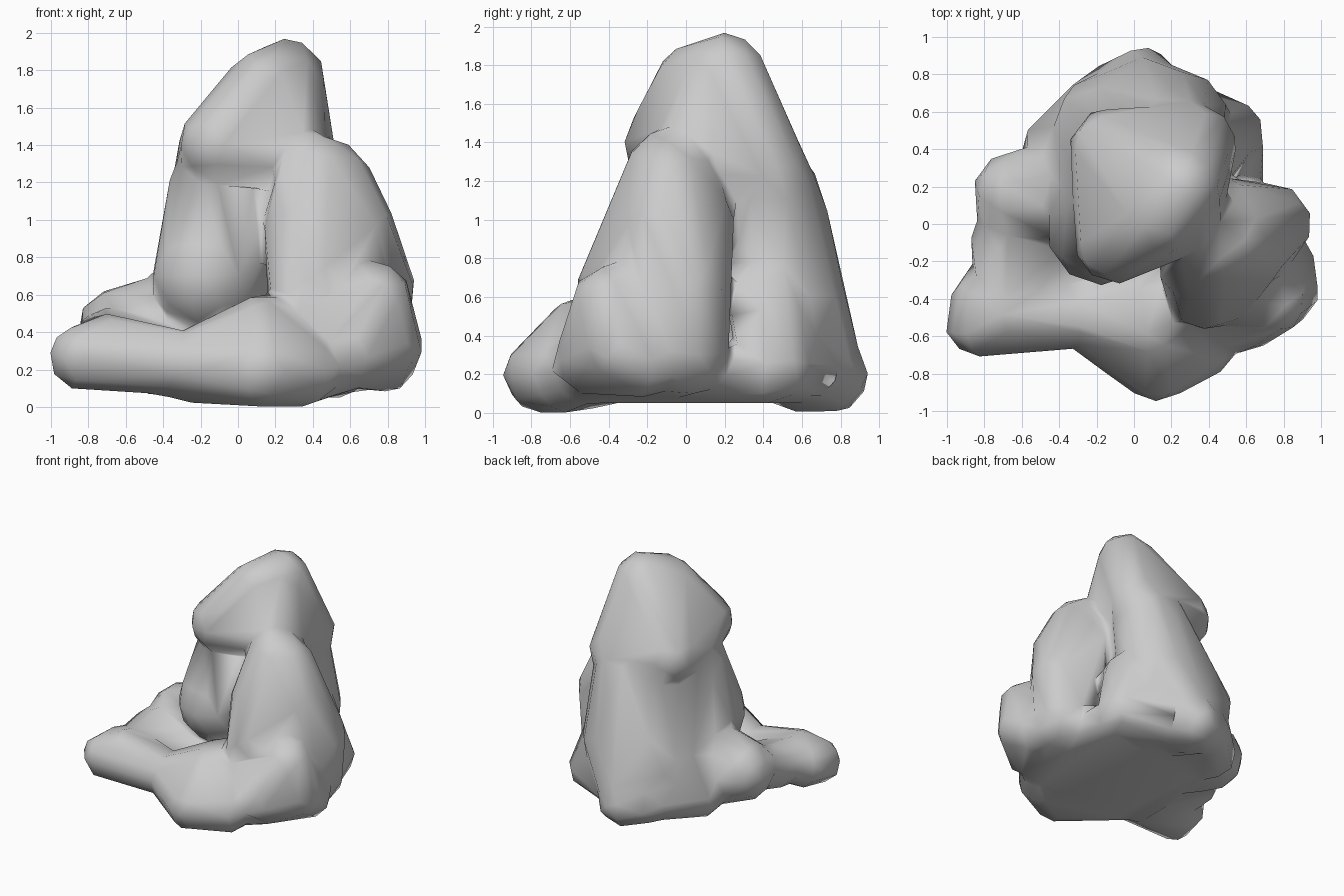
import bpy, bmesh
from mathutils import Vector

if "Cube" in bpy.data.objects:
    bpy.data.objects.remove(bpy.data.objects["Cube"], do_unlink=True)

grey = (.6, .6, .6, 1)
stone = bpy.data.materials.new("grey stone")
stone.use_nodes = True
stone.diffuse_color = grey
stone.node_tree.nodes["Principled BSDF"].inputs["Base Color"].default_value = grey

# Directions of a small ball, used to round the corners of every boulder
ball = bmesh.new()
bmesh.ops.create_icosphere(ball, subdivisions=2, radius=1)
directions = [vert.co.copy() for vert in ball.verts]
ball.free()

bm = bmesh.new()


def boulder(rounding, *corners):
    """Convex rock stretched over balls of one radius placed at the given corners."""
    points = [bm.verts.new(Vector(corner) + rounding * direction)
              for corner in corners for direction in directions]
    hull = bmesh.ops.convex_hull(bm, input=points)
    inside = set(hull["geom_interior"]) | set(hull["geom_unused"])
    spare = [item for item in inside if isinstance(item, bmesh.types.BMVert)]
    bmesh.ops.delete(bm, geom=spare, context="VERTS")


# Head of the tall peak, overhanging at the front
boulder(.22, (.15, .05, 1.7), (.25, .2, 1.75), (-.1, -.1, 1.4),
        (-.13, .4, 1.3), (.33, .42, 1.25), (.25, .05, 1.4))

# Body of the tall peak
boulder(.3, (-.17, -.03, .7), (-.1, .1, 1.1), (.2, .42, 1.1),
        (.22, .53, .6), (-.15, .5, .5), (.05, .6, .3))

# Second peak
boulder(.22, (.42, -.1, 1.25), (.5, -.08, 1.2), (.35, -.22, .95), (.62, -.12, .95),
        (.5, .03, 1), (.73, 0, .65), (.4, -.35, .65), (.7, 0, .3), (.4, -.3, .3))

# Low shoulder
boulder(.19, (.74, -.4, .58), (.8, -.35, .33), (.58, -.5, .27),
        (.45, -.42, .4), (.78, -.22, .27))

# Front boulder
boulder(.2, (.12, -.55, .4), (.12, -.75, .2), (.35, -.63, .2),
        (-.25, -.48, .22), (.13, -.4, .4))

# Ledge reaching to one side
boulder(.18, (-.83, -.53, .27), (-.7, -.48, .32), (-.35, -.49, .25), (-.8, -.4, .28))

# Side boulder and the saddle joining it to the ledge
boulder(.25, (-.62, .15, .4), (-.45, .15, .45), (-.4, .1, .3))
boulder(.18, (-.7, -.1, .35), (-.68, -.4, .3), (-.4, -.1, .25))

# Rear foot boulders
boulder(.19, (.04, .76, .19), (-.1, .68, .2), (0, .6, .4))
boulder(.2, (.5, .47, .25), (.4, .4, .6), (.2, .6, .25))
boulder(.2, (-.4, .4, .25), (-.25, .4, .6), (-.2, .6, .25))

# Base joining the boulders
boulder(.15, (.55, .4, .2), (-.35, .3, .2), (-.4, -.45, .2), (.5, -.5, .2))

mesh = bpy.data.meshes.new("rock_formation")
bm.to_mesh(mesh)
bm.free()
mesh.materials.append(stone)
rock = bpy.data.objects.new("rock_formation", mesh)
bpy.context.collection.objects.link(rock)

# Fuse the boulders, soften the joints, then coarsen to a chiselled silhouette
fuse = rock.modifiers.new("fuse", "REMESH")
fuse.mode = "VOXEL"
fuse.voxel_size = .03
soften = rock.modifiers.new("soften", "SMOOTH")
soften.iterations = 4
coarsen = rock.modifiers.new("coarsen", "DECIMATE")
coarsen.ratio = .018

bpy.context.view_layer.objects.active = rock
rock.select_set(True)
for modifier in (fuse.name, soften.name, coarsen.name):
    bpy.ops.object.modifier_apply(modifier=modifier)
bpy.ops.object.shade_smooth()
